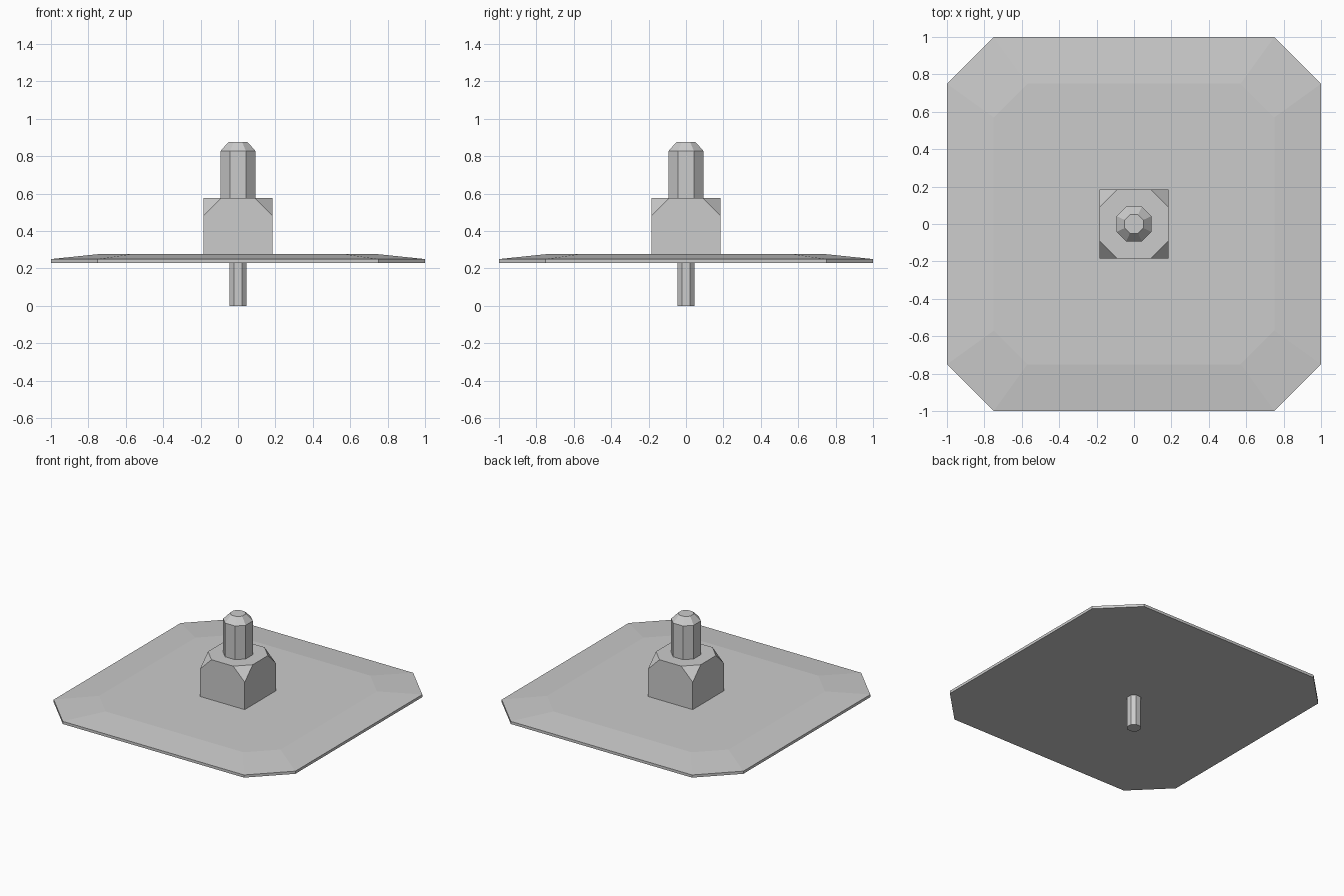
import bpy, bmesh

if "Cube" in bpy.data.objects:
    bpy.data.objects.remove(bpy.data.objects["Cube"])


def octagon(bm, half, side, z):
    """Ring of 8 verts: a square of given half width with its corners cut."""
    pts = [(half, -side), (half, side), (side, half), (-side, half),
           (-half, side), (-half, -side), (-side, -half), (side, -half)]
    return [bm.verts.new((x, y, z)) for x, y in pts]


def finish(name, bm):
    bmesh.ops.recalc_face_normals(bm, faces=bm.faces)
    mesh = bpy.data.meshes.new(name)
    bm.to_mesh(mesh)
    bm.free()
    obj = bpy.data.objects.new(name, mesh)
    bpy.context.collection.objects.link(obj)


def loft(name, profile):
    """Capped stack of octagons; profile rows are (half width, half side, z)."""
    bm = bmesh.new()
    rings = [octagon(bm, *row) for row in profile]
    for a, b in zip(rings, rings[1:]):
        for i in range(8):
            j = (i + 1) % 8
            bm.faces.new((a[i], a[j], b[j], b[i]))
    bm.faces.new(rings[0][::-1])
    bm.faces.new(rings[-1])
    finish(name, bm)


# Thin square plate with cut corners and a shallow sloped rim
loft("plate", [(1.0, 0.75, 0.23), (1.0, 0.75, 0.25), (0.75, 0.57, 0.276)])

# Lower pin under the plate
loft("lower_pin", [(0.046, 0.021, 0.0), (0.046, 0.021, 0.235)])

# Upper post with chamfered tip
loft("upper_post", [(0.093, 0.042, 0.57), (0.093, 0.042, 0.828),
                    (0.05, 0.022, 0.877)])

# Square block with its four top corners sliced off
w, cut, z0, z1 = 0.185, 0.095, 0.27, 0.576
bm = bmesh.new()
bmesh.ops.create_cube(bm, size=1.0)
for v in bm.verts:
    v.co = (v.co.x * 2 * w, v.co.y * 2 * w, z1 if v.co.z > 0 else z0)
for sx in (-1, 1):
    for sy in (-1, 1):
        res = bmesh.ops.bisect_plane(
            bm, geom=bm.verts[:] + bm.edges[:] + bm.faces[:],
            plane_co=(sx * w, sy * w, z1 - cut), plane_no=(sx, sy, 1),
            clear_outer=True)
        edges = [e for e in res["geom_cut"] if isinstance(e, bmesh.types.BMEdge)]
        bmesh.ops.holes_fill(bm, edges=edges, sides=0)
finish("block", bm)
